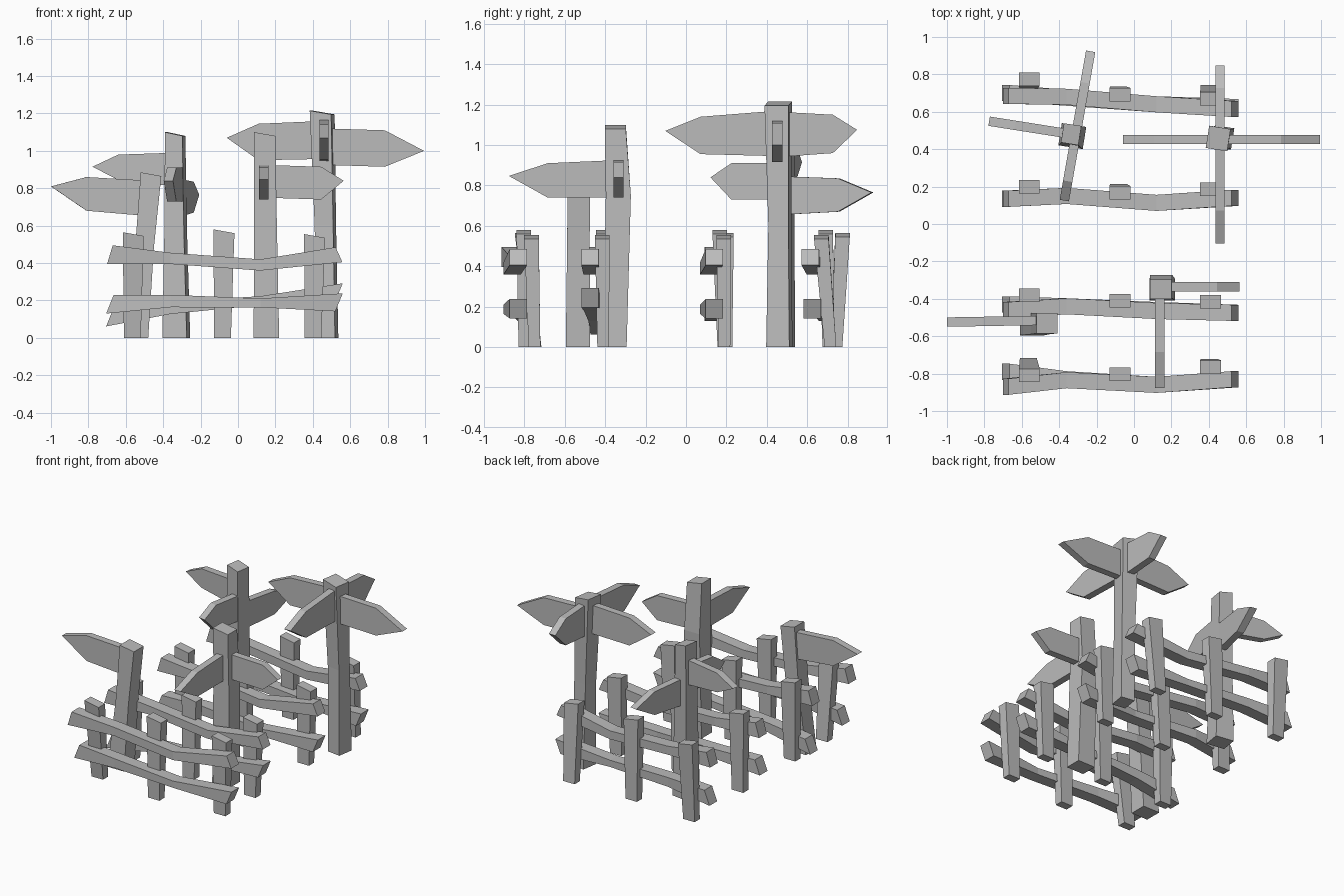
import bpy
import bmesh
import math
from mathutils import Vector, Matrix

default_cube = bpy.data.objects.get("Cube")
if default_cube:
    bpy.data.objects.remove(default_cube, do_unlink=True)

# One plain weathered grey for all the timber
grey = (0.5, 0.5, 0.5, 1)
wood = bpy.data.materials.new("grey wood")
wood.use_nodes = True
wood.diffuse_color = grey
shader = wood.node_tree.nodes["Principled BSDF"]
shader.inputs["Base Color"].default_value = grey
shader.inputs["Roughness"].default_value = 0.9


def loft(name, rings):
    """Skin a row of matching rings and cap both ends."""
    bm = bmesh.new()
    rows = [[bm.verts.new(point) for point in ring] for ring in rings]
    count = len(rows[0])
    for lower, upper in zip(rows, rows[1:]):
        for i in range(count):
            j = (i + 1) % count
            bm.faces.new((lower[i], lower[j], upper[j], upper[i]))
    bm.faces.new(rows[0])
    bm.faces.new(rows[-1])
    bmesh.ops.recalc_face_normals(bm, faces=bm.faces)
    mesh = bpy.data.meshes.new(name)
    bm.to_mesh(mesh)
    bm.free()
    mesh.materials.append(wood)
    part = bpy.data.objects.new(name, mesh)
    bpy.context.collection.objects.link(part)
    return part


CORNERS = ((-1, -1), (1, -1), (1, 1), (-1, 1))


def post(name, stations, yaw=0, slant=0.01):
    """Upright beam; each station is (z, x, y, half width, half depth)."""
    turn = Matrix.Rotation(math.radians(yaw), 3, "Z")
    rings = []
    for index, (z, x, y, half_width, half_depth) in enumerate(stations):
        tilt = slant if index == len(stations) - 1 else 0
        rings.append([Vector((x, y, z)) + turn @ Vector((u * half_width, v * half_depth, -u * tilt))
                      for u, v in CORNERS])
    loft(name, rings)


def rail(name, depths, heights, halves, skews, lift=0):
    """Wavy horizontal beam with four stations and slanted ends."""
    rings = []
    for x, y, z, half, skew in zip(RAIL_X, depths, heights, halves, skews):
        rings.append([(x + v * skew, y + u * 0.043, z + lift * x + v * half)
                      for u, v in CORNERS])
    loft(name, rings)


def sign(name, origin, angle, shoulder, tip, root_z, shoulder_z, tip_z):
    """Pointed board; root_z and shoulder_z are (bottom, top) heights."""
    outline = [(0, root_z[0]), (shoulder, shoulder_z[0]), (tip, tip_z),
               (shoulder, shoulder_z[1]), (0, root_z[1])]
    turn = Matrix.Rotation(math.radians(angle), 3, "Z")
    start = Vector((origin[0], origin[1], 0))
    loft(name, [[start + turn @ Vector((along, side, z)) for along, z in outline]
                for side in (-0.025, 0.025)])


# Fences: every one has two rails and three posts set behind them
RAIL_X = (-0.685, -0.36, 0.12, 0.54)
UPPER = dict(heights=(0.445, 0.425, 0.39, 0.445), halves=(0.05, 0.03, 0.03, 0.04),
             skews=(0.015, 0, 0, -0.018))
LOWER = dict(heights=(0.18, 0.197, 0.187, 0.19), halves=(0.05, 0.033, 0.024, 0.048),
             skews=(0.02, 0, 0, 0.02))
POST_X = {"left": (-0.565, -0.56), "middle": (-0.083, -0.075), "right": (0.4, 0.41)}
POST_TOP = {"left": 0.555, "middle": 0.57, "right": 0.545}


def fence(name, upper_y, lower_y, post_y, lift=0):
    """post_y holds (foot, head) depths for the left, middle and right posts."""
    rail(name + "_upper_rail", upper_y, **UPPER)
    rail(name + "_lower_rail", lower_y, lift=lift, **LOWER)
    for side, (foot, head) in zip(POST_X, post_y):
        foot_x, head_x = POST_X[side]
        post(f"{name}_{side}_post", [(0, foot_x, foot, 0.045, 0.029),
                                     (POST_TOP[side], head_x, head, 0.056, 0.036)])


fence("front_fence", (-0.87, -0.835, -0.86, -0.83), (-0.79, -0.83, -0.86, -0.83),
      ((-0.745, -0.81), (-0.8, -0.803), (-0.75, -0.765)))
fence("second_fence", (-0.46, -0.44, -0.465, -0.475), (-0.43, -0.44, -0.46, -0.475),
      ((-0.385, -0.38), (-0.41, -0.41), (-0.41, -0.415)), lift=0.1)
fence("third_fence", (0.135, 0.15, 0.113, 0.14), (0.135, 0.15, 0.113, 0.14),
      ((0.2, 0.2), (0.185, 0.167), (0.19, 0.187)))
fence("rear_fence", (0.685, 0.68, 0.64, 0.615), (0.7, 0.675, 0.64, 0.625),
      ((0.745, 0.775), (0.705, 0.692), (0.715, 0.67)))

# Front left-hand signpost with a single board
post("short_signpost", [(0, -0.545, -0.535, 0.065, 0.06),
                        (0.48, -0.5, -0.533, 0.05, 0.056),
                        (0.875, -0.465, -0.53, 0.055, 0.055)])
sign("short_signpost_board", (-0.465, -0.515), 181, 0.345, 0.535,
     (0.65, 0.84), (0.68, 0.86), 0.81)

# Front signpost with two boards
post("front_signpost", [(0, 0.152, -0.352, 0.068, 0.058),
                        (0.75, 0.145, -0.335, 0.06, 0.062),
                        (1.09, 0.143, -0.35, 0.058, 0.052)])
sign("front_signpost_forward_board", (0.137, -0.35), -90, 0.335, 0.527,
     (0.74, 0.925), (0.74, 0.91), 0.847)
sign("front_signpost_side_board", (0.14, -0.335), 0, 0.305, 0.425,
     (0.75, 0.925), (0.74, 0.915), 0.84)

# Rear signpost, slightly turned, with three boards
post("rear_signpost", [(0, -0.33, 0.47, 0.066, 0.06),
                       (0.55, -0.333, 0.475, 0.053, 0.055),
                       (1.09, -0.336, 0.48, 0.047, 0.052)], yaw=-9)
sign("rear_signpost_side_board", (-0.335, 0.48), 171, 0.305, 0.445,
     (0.81, 0.99), (0.845, 0.98), 0.915)
sign("rear_signpost_forward_board", (-0.31, 0.48), -100, 0.255, 0.36,
     (0.73, 0.91), (0.73, 0.91), 0.84)
sign("rear_signpost_backward_board", (-0.31, 0.48), 80, 0.28, 0.45,
     (0.655, 0.845), (0.67, 0.835), 0.765)

# Tall signpost with four boards
post("tall_signpost", [(0, 0.478, 0.462, 0.05, 0.058),
                       (0.6, 0.467, 0.465, 0.05, 0.05),
                       (1.205, 0.45, 0.457, 0.058, 0.06)], yaw=-9)
tall_boards = {"right": (180, 0.35, 0.52, (0.957, 1.16), (0.95, 1.145), 1.07),
               "left": (0, 0.325, 0.535, (0.925, 1.12), (0.915, 1.11), 1.0),
               "forward": (-90, 0.38, 0.555, (0.945, 1.17), (0.955, 1.14), 1.07),
               "backward": (90, 0.275, 0.395, (0.94, 1.165), (0.96, 1.15), 1.075)}
for side, shape in tall_boards.items():
    sign(f"tall_signpost_{side}_board", (0.46, 0.452), *shape)
